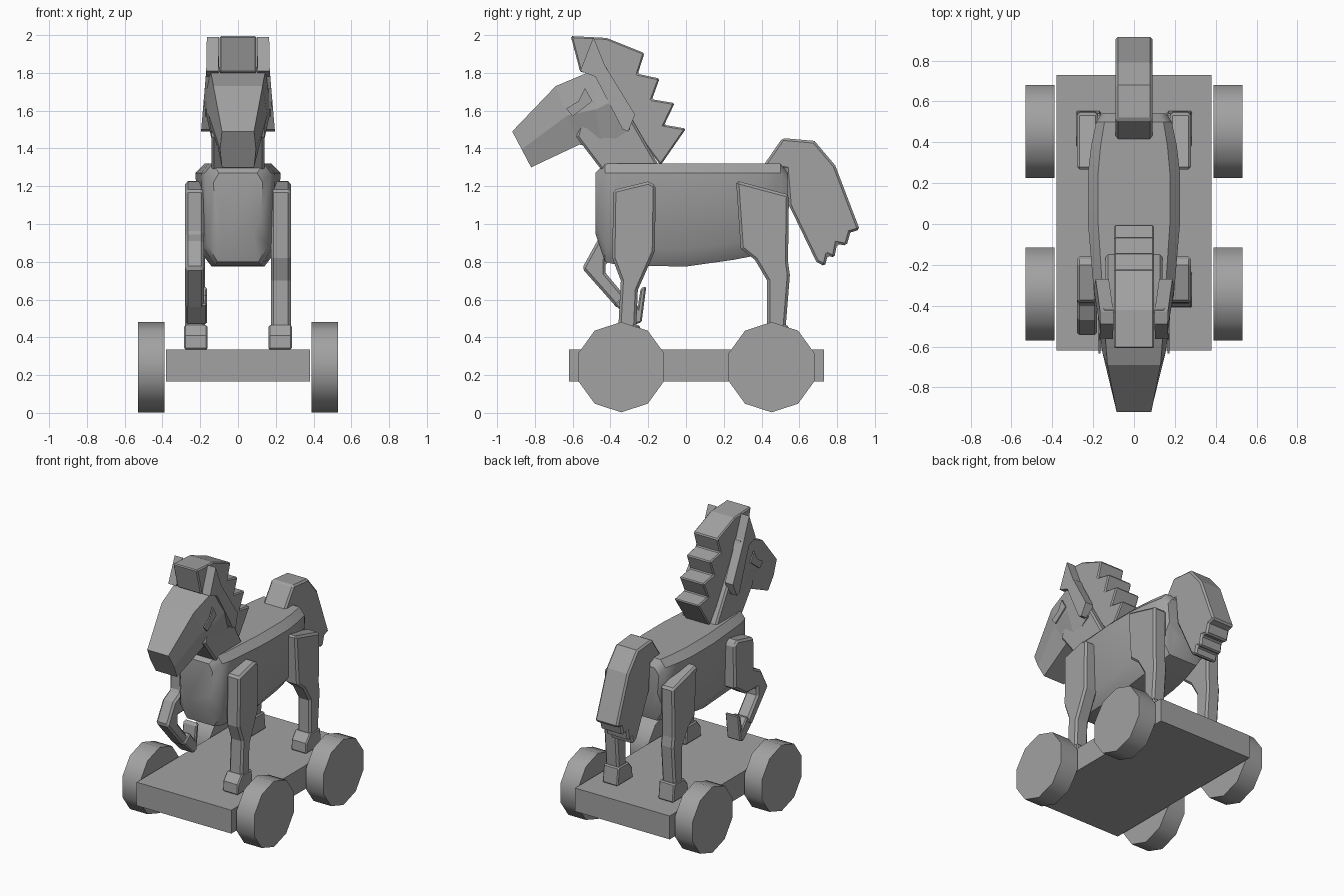
import bpy, bmesh, math

if "Cube" in bpy.data.objects:
    bpy.data.objects.remove(bpy.data.objects["Cube"])

grey = bpy.data.materials.new("plain_grey")
grey.diffuse_color = (0.36, 0.36, 0.36, 1)
grey.use_nodes = True
grey.node_tree.nodes["Principled BSDF"].inputs["Base Color"].default_value = grey.diffuse_color


def finish(name, bm, bevel=0, smooth=0):
    bmesh.ops.recalc_face_normals(bm, faces=bm.faces)
    mesh = bpy.data.meshes.new(name)
    bm.to_mesh(mesh)
    bm.free()
    mesh.materials.append(grey)
    if smooth:
        mesh.shade_smooth()
        mesh.set_sharp_from_angle(angle=math.radians(smooth))
    ob = bpy.data.objects.new(name, mesh)
    bpy.context.collection.objects.link(ob)
    if bevel:
        mod = ob.modifiers.new("chamfer", 'BEVEL')
        mod.width, mod.segments = bevel, 1
        mod.limit_method, mod.angle_limit = 'ANGLE', math.radians(60)
    return ob


def slab(name, profile, x0, x1, bevel=0, smooth=0, lean=None):
    """Extrude a (y, z) outline from x0 to x1; lean shifts x by height."""
    bm = bmesh.new()
    rings = [[bm.verts.new((x + (lean(z) if lean else 0), y, z)) for y, z in profile]
             for x in (x0, x1)]
    n = len(profile)
    bm.faces.new(rings[0])
    bm.faces.new(rings[1])
    for i in range(n):
        j = (i + 1) % n
        bm.faces.new((rings[0][i], rings[0][j], rings[1][j], rings[1][i]))
    return finish(name, bm, bevel, smooth)


def loft(name, sections, smooth=0):
    """Bridge rings of (x, y, z) points and cap both ends."""
    bm = bmesh.new()
    rings = [[bm.verts.new(p) for p in s] for s in sections]
    n = len(rings[0])
    for a, b in zip(rings, rings[1:]):
        for i in range(n):
            j = (i + 1) % n
            bm.faces.new((a[i], a[j], b[j], b[i]))
    bm.faces.new(rings[0])
    bm.faces.new(rings[-1])
    return finish(name, bm, 0, smooth)


def mirrored(half):
    """Close a right-hand half ring with its left-hand copy."""
    return half + [(-x, y, z) for x, y, z in reversed(half)]


# Platform
slab("platform", [(-.62, .165), (.73, .165), (.73, .335), (-.62, .335)], -.38, .38)

# Ten-sided wheels
for side, s in (("right", 1), ("left", -1)):
    for end, y in (("front", -.343), ("rear", .453)):
        rim = [(y + .239 * math.sin(k * math.pi / 5), .242 + .239 * math.cos(k * math.pi / 5))
               for k in range(10)]
        slab(f"{end}_{side}_wheel", rim, s * .388, s * .53, smooth=40)

# Barrel body: y, half width, bottom, top
body = [(-.48, .13, .95, 1.27), (-.43, .175, .80, 1.32), (-.35, .195, .78, 1.32),
        (0, .225, .775, 1.32), (.25, .225, .81, 1.32), (.38, .21, .835, 1.32),
        (.50, .185, .87, 1.32), (.54, .16, 1.0, 1.27)]
loft("body", [mirrored([(w * .62, y, b), (w * .93, y, b + .09),
                        (w, y, t - .05), (w * .78, y, t)]) for y, w, b, t in body], smooth=35)

# Standing legs and hooves
front_leg = [(-.385, 1.18), (-.2, 1.225), (-.16, 1.205), (-.165, .855), (-.255, .65),
             (-.265, .42), (-.36, .42), (-.345, .70), (-.39, .82)]
rear_leg = [(.265, 1.23), (.545, 1.155), (.54, .80), (.55, .73), (.525, .42),
            (.43, .42), (.43, .70), (.365, .81), (.29, .87)]
slab("front_right_leg", front_leg, .175, .28, .014)
for side, s in (("right", 1), ("left", -1)):
    slab(f"rear_{side}_leg", rear_leg, s * .175, s * .28, .014)


def hoof(name, y, s):
    shape = [(y - .09, .335), (y + .09, .335), (y + .075, .465), (y - .04, .465), (y - .085, .41)]
    slab(name, shape, s * .162, s * .285, .008)


hoof("front_right_hoof", -.32, 1)
hoof("rear_right_hoof", .465, 1)
hoof("rear_left_hoof", .465, -1)

# Raised leg with a bent knee and curled hoof
slab("raised_leg", [(-.385, 1.18), (-.2, 1.225), (-.16, 1.205), (-.165, .89), (-.3, .80),
                    (-.425, .80), (-.425, .74), (-.30, .59), (-.36, .55), (-.55, .765),
                    (-.47, .91), (-.39, .95)], -.28, -.18, .014)
slab("raised_hoof", [(-.38, .575), (-.31, .63), (-.255, .56), (-.24, .66), (-.21, .67),
                     (-.235, .48), (-.27, .468)], -.275, -.165, .008)

# Neck
slab("neck", [(-.58, 1.46), (-.42, 1.25), (-.11, 1.25), (-.30, 1.58), (-.42, 1.80),
              (-.52, 1.70)], -.14, .14, .012)

# Head: top y, z, bottom y, z, then half widths at top, side and bottom
head = [(-.92, 1.49, -.82, 1.30, .085, .095, .085),
        (-.69, 1.73, -.565, 1.42, .13, .155, .11),
        (-.50, 1.81, -.45, 1.405, .145, .175, .13),
        (-.42, 1.83, -.295, 1.50, .145, .18, .15)]


def head_ring(ty, tz, by, bz, wt, wm, wb):
    return mirrored([(wb, by, bz), (wm, ty + (by - ty) * .5, tz + (bz - tz) * .5),
                     (wt, ty, tz)])


loft("head", [head_ring(*h) for h in head])

# Eyes and long ears running down behind the cheeks
for side, s in (("right", 1), ("left", -1)):
    slab(f"{side}_eye", [(-.535, 1.72), (-.495, 1.65), (-.60, 1.57), (-.635, 1.61), (-.57, 1.65)],
         s * .165, s * .174)
    slab(f"{side}_ear", [(-.49, 1.99), (-.56, 1.81), (-.48, 1.78), (-.335, 1.50),
                         (-.305, 1.49), (-.27, 1.58), (-.43, 1.84)], s * .10, s * .165,
         lean=lambda z, s=s: s * .085 * max(0, 1.85 - z))

# Stepped mane with forelock
slab("mane", [(-.61, 1.995), (-.42, 1.985), (-.22, 1.905), (-.255, 1.795), (-.14, 1.77),
              (-.18, 1.66), (-.06, 1.64), (-.115, 1.525), (0, 1.505), (-.135, 1.31),
              (-.32, 1.56), (-.46, 1.79), (-.56, 1.805)], -.098, .098, .008)

# Tail with jagged tip
slab("tail", [(.41, 1.31), (.51, 1.455), (.68, 1.44), (.79, 1.31), (.92, .97), (.87, .955),
              (.85, .885), (.80, .895), (.785, .82), (.75, .835), (.735, .775), (.69, .80),
              (.545, 1.10), (.53, 1.29)], -.09, .09, .012)
